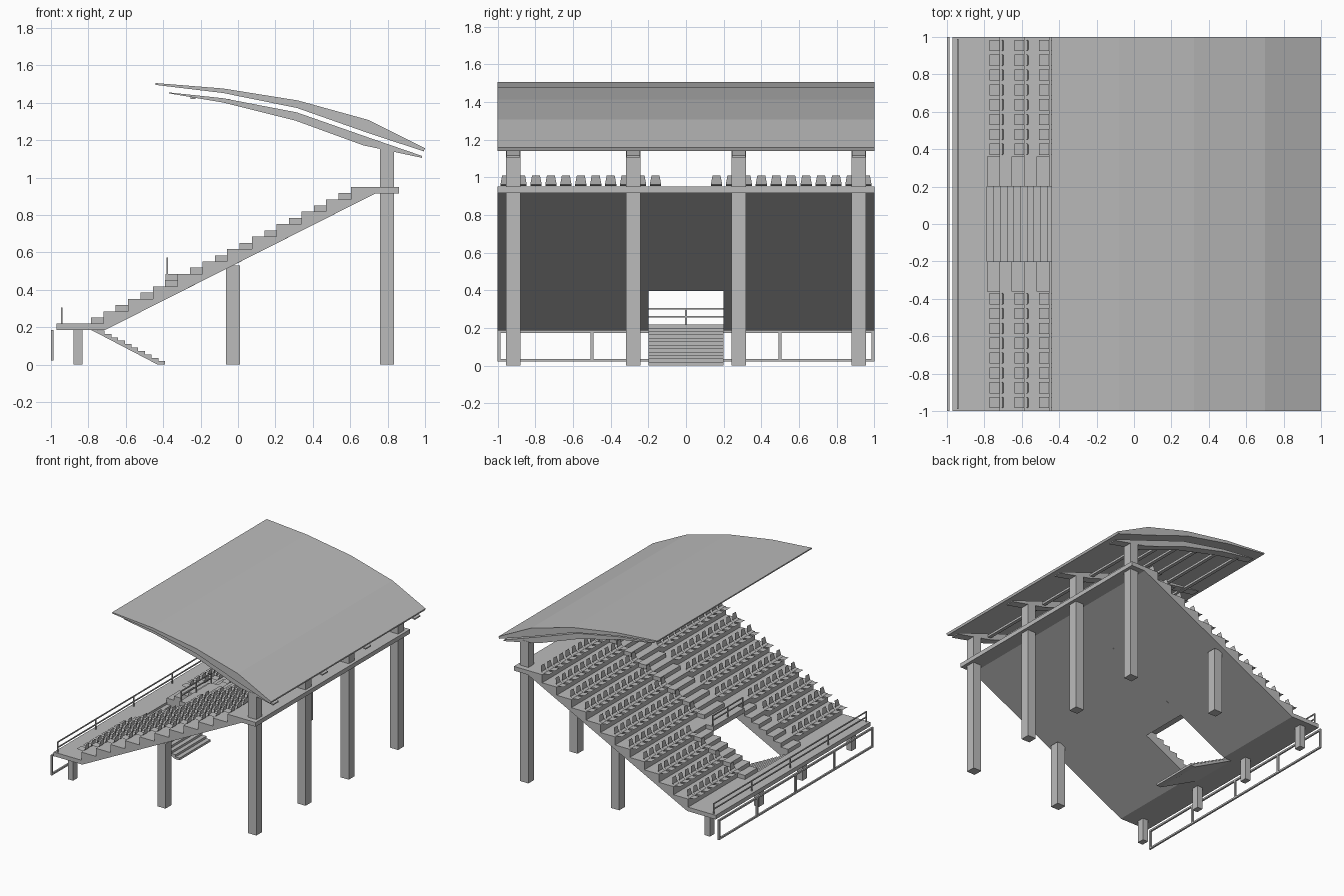
import bpy
import bmesh

cube = bpy.data.objects.get("Cube")
if cube:
    bpy.data.objects.remove(cube, do_unlink=True)

GREY = (0.5, 0.5, 0.5, 1.0)
concrete = bpy.data.materials.new("concrete grey")
concrete.use_nodes = True
concrete.diffuse_color = GREY
concrete.node_tree.nodes["Principled BSDF"].inputs["Base Color"].default_value = GREY

# Row layout: each riser stands at row(i)
ROWS, RUN, RISE = 11, 0.1324, 0.0665
HOLE, HOLE_ROW = 0.2, 3


def row(i):
    return -0.72 + RUN * i, 0.285 + RISE * i


def finish(name, bm, closed=True):
    if closed:
        bmesh.ops.recalc_face_normals(bm, faces=bm.faces)
    mesh = bpy.data.meshes.new(name)
    bm.to_mesh(mesh)
    bm.free()
    mesh.materials.append(concrete)
    obj = bpy.data.objects.new(name, mesh)
    bpy.context.collection.objects.link(obj)
    return obj


def add_box(bm, x0, x1, y0, y1, z0, z1):
    verts = bmesh.ops.create_cube(bm, size=1)["verts"]
    for v in verts:
        v.co.x = x1 if v.co.x > 0 else x0
        v.co.y = y1 if v.co.y > 0 else y0
        v.co.z = z1 if v.co.z > 0 else z0


def boxes(name, items):
    bm = bmesh.new()
    for item in items:
        add_box(bm, *item)
    return finish(name, bm)


def extrude_profile(name, profile, spans):
    """Extrude an x-z outline along y over each span."""
    bm = bmesh.new()
    for y0, y1 in spans:
        face = bm.faces.new([bm.verts.new((x, y0, z)) for x, z in profile])
        new = bmesh.ops.extrude_face_region(bm, geom=[face])["geom"]
        for v in new:
            if isinstance(v, bmesh.types.BMVert):
                v.co.y = y1
    return finish(name, bm)


def stepped(first):
    """Treads and risers from the given row up to the top walkway."""
    pts = []
    for i in range(first, ROWS):
        x, z = row(i)
        pts += [(x, z - RISE), (x, z)]
    return pts


# Sloped deck: two full sides, and the middle above the entrance
walk_z, under_z, top_z = 0.2185, 0.185, 0.95
back_edge = [(0.86, top_z), (0.86, 0.915), (0.735, 0.915)]
side = [(-0.97, under_z), (-0.97, walk_z)] + stepped(0) + back_edge + [(-0.71, under_z)]
extrude_profile("seating_deck_sides", side, [(-1, -HOLE), (HOLE, 1)])
hx, hz = row(HOLE_ROW)
middle = [(hx - 0.066, hz - 0.04), (hx - 0.066, hz)] + stepped(HOLE_ROW + 1) + back_edge
middle += [(-0.29, 0.397), (hx, hz - 0.04)]
extrude_profile("seating_deck_middle", middle, [(-HOLE, HOLE)])
boxes("front_walkway_middle", [(-0.97, -0.785, -HOLE, HOLE, under_z, walk_z)])

# Entrance stairs going down under the deck
stairs = [(-0.43, 0), (-0.39, 0)]
for k in range(11):
    x, z = -0.39 - 0.0359 * k, 0.0182 * (k + 1)
    stairs += [(x, z), (x - 0.0359, z)]
stairs.append((-0.785, 0.185))
extrude_profile("entrance_stairs", stairs, [(-HOLE, HOLE)])

# Half-height aisle steps
steps = []
for i in range(ROWS):
    x, z = row(i)
    if i <= HOLE_ROW:
        spans = [(-0.36, -HOLE), (HOLE, 0.36)]
    else:
        spans = [(-0.13, 0.13)]
    for y0, y1 in spans:
        steps.append((x - RUN / 2, x, y0, y1, z - RISE, z - RISE / 2))
boxes("aisle_steps", steps)

# Seats: bent shells of (x, z, half width), fixed at the top of each riser
shell = [(-0.052, 0.008, 0.03), (0.0, 0.002, 0.03), (0.018, 0.012, 0.03), (0.026, 0.06, 0.021)]
bm = bmesh.new()
for i in range(ROWS):
    x, z = row(i)
    for s in (-1, 1):
        for n in range(8 if i <= HOLE_ROW else 11):
            y = s * (0.955 - 0.0793 * n)
            pairs = [[bm.verts.new((x + px, y + e * w, z + pz)) for e in (-1, 1)]
                     for px, pz, w in shell]
            for a, b in zip(pairs, pairs[1:]):
                bm.faces.new((a[0], b[0], b[1], a[1]))
finish("seats", bm, closed=False)

# Columns
COLS = [-0.917, -0.28, 0.28, 0.917]


def columns(name, x0, x1, height, ys, w):
    boxes(name, [(x0, x1, y - w, y + w, 0, height) for y in ys])


columns("back_columns", 0.76, 0.835, 1.16, COLS, 0.038)
columns("middle_columns", -0.063, 0.012, 0.53, (COLS[0], COLS[3]), 0.038)
columns("front_columns", -0.88, -0.832, 0.19, COLS, 0.03)

# Curved roof sheet
roof_top = [(-0.44, 1.505), (-0.08, 1.476), (0.32, 1.412), (0.7, 1.307), (1.0, 1.157)]
roof_low = [(0.993, 1.14), (0.69, 1.24), (0.315, 1.372), (-0.08, 1.452), (-0.44, 1.495)]
extrude_profile("roof", roof_top + roof_low, [(-1, 1)])

# Roof ribs over the columns
rib_top = [(-0.37, 1.455), (-0.08, 1.424), (0.315, 1.348), (0.68, 1.22), (0.985, 1.115)]
rib_low = [(0.985, 1.105), (0.835, 1.137), (0.67, 1.172), (0.305, 1.305), (-0.075, 1.4), (-0.37, 1.45)]
extrude_profile("roof_ribs", rib_top + rib_low, [(y - 0.036, y + 0.036) for y in COLS])

# Purlins running between the ribs
purlins = [(-0.24, 1.43), (-0.06, 1.41), (0.13, 1.366), (0.32, 1.321), (0.5, 1.26), (0.68, 1.195)]
boxes("roof_purlins", [(x - 0.014, x + 0.014, COLS[0], COLS[3], z - 0.009, z + 0.009)
                       for x, z in purlins])


# Handrails: two bars on thin posts
def handrail(name, x, half, base, heights, posts):
    t = 0.004
    parts = [(x - t, x + t, -half, half, base + h - t, base + h + t) for h in heights]
    for k in range(posts):
        y = -half + t + (2 * half - 2 * t) * k / (posts - 1)
        parts.append((x - t, x + t, y - t, y + t, base, base + heights[-1]))
    boxes(name, parts)


handrail("front_handrail", -0.943, 0.99, walk_z, (0.04, 0.083), 5)
handrail("entrance_handrail", hx - 0.055, HOLE, hz, (0.045, 0.083), 3)

# Pitch-side frame below the walkway edge
frame = [(-1, -0.986, -1, 1, z, z + 0.014) for z in (0.022, 0.172)]
frame += [(-1, -0.986, y - 0.008, y + 0.008, 0.022, 0.186) for y in (-0.992, -0.5, 0, 0.5, 0.992)]
boxes("lower_frame", frame)
